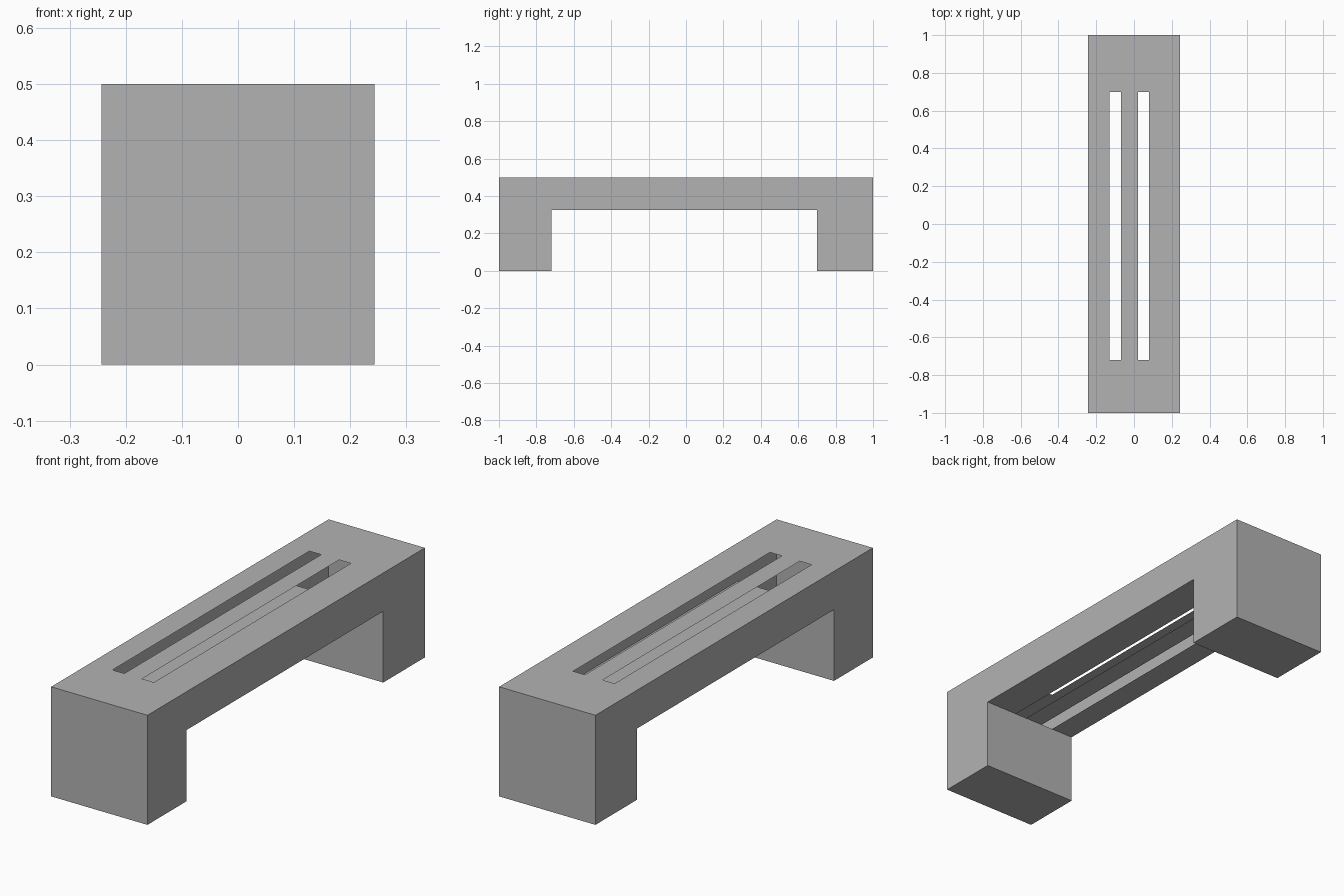
import bpy
import bmesh

cube = bpy.data.objects.get("Cube")
if cube:
    bpy.data.objects.remove(cube, do_unlink=True)

# Single plain grey
grey = bpy.data.materials.new("plain_grey")
grey.use_nodes = True
colour = (0.45, 0.45, 0.45, 1)
grey.diffuse_color = colour
grey.node_tree.nodes["Principled BSDF"].inputs["Base Color"].default_value = colour

# Side profile (y, z) of the bridge: two legs joined by a deck
LEG_FRONT, LEG_BACK = -0.72, 0.70
UNDER, TOP = 0.325, 0.5
profile = [
    (-1, 0), (LEG_FRONT, 0), (LEG_FRONT, UNDER), (LEG_BACK, UNDER),
    (LEG_BACK, 0), (1, 0), (1, TOP), (LEG_BACK, TOP),
    (LEG_FRONT, TOP), (-1, TOP),
]
UNDERSIDE, DECK = 2, 7            # profile edges that the slots pierce
columns = [-0.243, -0.13, -0.07, 0.02, 0.08, 0.243]
SLOTS = (1, 3)                    # columns left open as slots

# Thin hollow shell: sweep the profile across the columns, leaving slots open
bm = bmesh.new()
rings = [[bm.verts.new((x, y, z)) for y, z in profile] for x in columns]
for c, (low, high) in enumerate(zip(rings, rings[1:])):
    for i in range(len(profile)):
        if c in SLOTS and i in (UNDERSIDE, DECK):
            continue
        j = (i + 1) % len(profile)
        bm.faces.new((high[i], low[i], low[j], high[j]))

# Closed long sides
bm.faces.new(rings[-1])
bm.faces.new(rings[0][::-1])

mesh = bpy.data.meshes.new("slotted_bridge")
bm.to_mesh(mesh)
bm.free()
mesh.materials.append(grey)
bridge = bpy.data.objects.new("slotted_bridge", mesh)
bpy.context.collection.objects.link(bridge)
